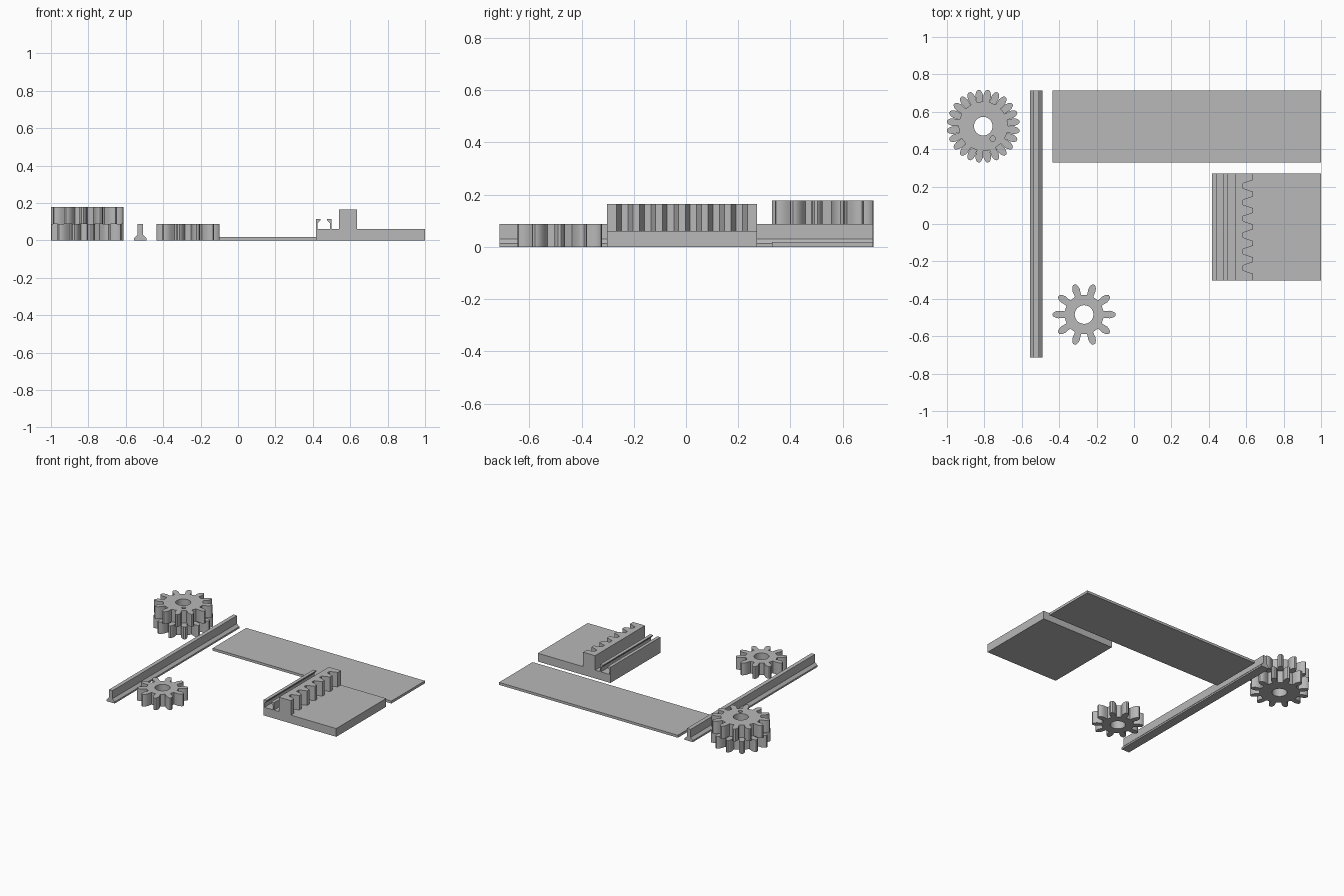
import bpy, bmesh, math
from mathutils import Matrix

if "Cube" in bpy.data.objects:
    bpy.data.objects.remove(bpy.data.objects["Cube"])

grey = bpy.data.materials.new("plain grey")
grey.diffuse_color = (0.48, 0.48, 0.48, 1)
grey.use_nodes = True
grey.node_tree.nodes["Principled BSDF"].inputs["Base Color"].default_value = grey.diffuse_color


def prism(name, loops, low, high, upright=True, place=(0, 0, 0), smooth=False):
    """Fill closed loops (later ones are holes) and extrude along z, or along y."""
    curve = bpy.data.curves.new(name, 'CURVE')
    curve.dimensions = '2D'
    curve.fill_mode = 'BOTH'
    curve.extrude = (high - low) / 2
    for loop in loops:
        s = curve.splines.new('POLY')
        s.points.add(len(loop) - 1)
        for p, (u, v) in zip(s.points, loop):
            p.co = (u, v, 0, 1)
        s.use_cyclic_u = True
    temp = bpy.data.objects.new(name + "_curve", curve)
    bpy.context.collection.objects.link(temp)
    bpy.context.view_layer.update()
    mesh = bpy.data.meshes.new_from_object(
        temp.evaluated_get(bpy.context.evaluated_depsgraph_get()))
    bpy.data.objects.remove(temp)

    mid = (low + high) / 2
    if upright:
        m = Matrix.Translation((place[0], place[1], mid))
    else:
        m = Matrix.Translation((place[0], mid, place[2])) @ Matrix.Rotation(math.pi / 2, 4, 'X')
    bm = bmesh.new()
    bm.from_mesh(mesh)
    bm.transform(m)
    bmesh.ops.remove_doubles(bm, verts=bm.verts, dist=1e-5)
    bmesh.ops.recalc_face_normals(bm, faces=bm.faces)
    for f in bm.faces:
        f.material_index = 0
        f.smooth = False
    bm.to_mesh(mesh)
    bm.free()
    mesh.materials.clear()
    mesh.materials.append(grey)
    ob = bpy.data.objects.new(name, mesh)
    bpy.context.collection.objects.link(ob)
    if smooth:
        bpy.ops.object.select_all(action='DESELECT')
        ob.select_set(True)
        bpy.context.view_layer.objects.active = ob
        bpy.ops.object.shade_smooth_by_angle(angle=math.radians(30))
    return ob


def circle(r, x=0, y=0, n=32):
    return [(x + r * math.cos(2 * math.pi * i / n),
             y + r * math.sin(2 * math.pi * i / n)) for i in range(n)]


def gear_outline(teeth, radius, start):
    # Half tooth: depth below the tip circle, half width
    half = [(0.0628, 0.0175), (0.045, 0.0187), (0.029, 0.0205),
            (0.015, 0.017), (0.005, 0.0115), (0, 0.006)]
    side = [(radius - d, -w) for d, w in half]
    tooth = side + [(r, -w) for r, w in reversed(side)]
    pts = []
    for i in range(teeth):
        a = start + 2 * math.pi * i / teeth
        for r, w in tooth:
            t = a + math.atan2(w, r)
            pts.append((r * math.cos(t), r * math.sin(t)))
        t = a + math.pi / teeth
        pts.append(((radius - 0.0638) * math.cos(t), (radius - 0.0638) * math.sin(t)))
    return pts


# Pinion
prism("pinion", [gear_outline(10, 0.168, 0), circle(0.05)],
      0, 0.088, place=(-0.267, -0.484), smooth=True)

# Double gear: two layers turned half a tooth, pin hole in the upper one
centre = (-0.806, 0.523)
prism("double_gear_lower", [gear_outline(12, 0.195, math.radians(7.5)), circle(0.05)],
      0, 0.088, place=centre, smooth=True)
prism("double_gear_upper", [gear_outline(12, 0.195, math.radians(22.5)), circle(0.05),
                            circle(0.0145, 0.051, -0.067, 20)],
      0.088, 0.178, place=centre, smooth=True)

# Guide rail: wide foot, sloped shoulders, thin stem
foot = [(0.0325, 0), (0.0325, 0.012), (0.0145, 0.03), (0.0145, 0.088)]
prism("guide_rail", [foot + [(-x, z) for x, z in reversed(foot)]],
      -0.713, 0.715, upright=False, place=(-0.523, 0, 0))

# Flat plate
prism("base_plate", [[(-0.435, 0.33), (1, 0.33), (1, 0.715), (-0.435, 0.715)]], 0, 0.018)

# Slider base with a hooked rail channel along its left edge
slider = [(0.417, 0), (1, 0), (1, 0.06), (0.5, 0.06), (0.5, 0.113), (0.476, 0.113),
          (0.476, 0.107), (0.493, 0.09), (0.493, 0.06), (0.424, 0.06), (0.424, 0.09),
          (0.441, 0.107), (0.441, 0.113), (0.417, 0.113)]
prism("slider_base", [slider], -0.302, 0.271, upright=False)

# Toothed rack standing on the slider
rack = [(0.54, -0.302), (0.636, -0.302)]
for i in range(6):
    y = -0.0155 + (i - 2.5) * 0.0877
    rack += [(0.636, y - 0.031), (0.582, y - 0.0125),
             (0.582, y + 0.0125), (0.636, y + 0.031)]
rack += [(0.636, 0.271), (0.54, 0.271)]
prism("rack_teeth", [rack], 0.06, 0.165)
